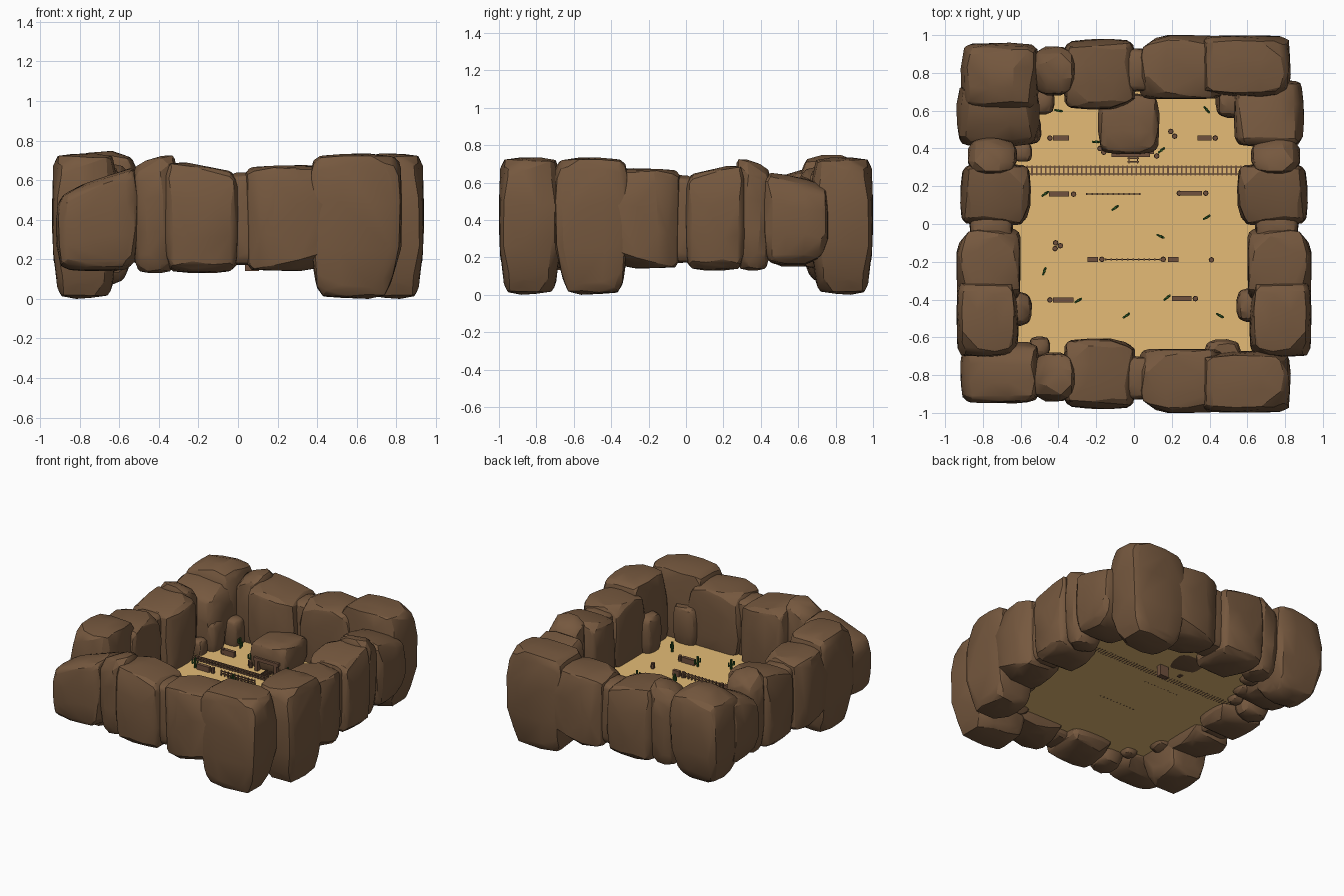
import bpy, bmesh, math, random
from mathutils import Vector, Matrix

if "Cube" in bpy.data.objects:
    bpy.data.objects.remove(bpy.data.objects["Cube"])

G = 0.225  # floor height


def mat(name, c):
    m = bpy.data.materials.new(name)
    m.diffuse_color = (*c, 1)
    m.use_nodes = True
    m.node_tree.nodes["Principled BSDF"].inputs["Base Color"].default_value = m.diffuse_color
    return m


ROCK = mat("brown rock", (0.18, 0.098, 0.049))
SAND = mat("sand", (0.78, 0.50, 0.18))
WOOD = mat("wood", (0.16, 0.082, 0.047))
GREEN = mat("cactus green", (0.027, 0.095, 0.018))


def finish(bm, name, m):
    bmesh.ops.recalc_face_normals(bm, faces=bm.faces)
    me = bpy.data.meshes.new(name)
    bm.to_mesh(me)
    bm.free()
    me.materials.append(m)
    ob = bpy.data.objects.new(name, me)
    bpy.context.collection.objects.link(ob)
    return ob


def box(bm, x0, x1, y0, y1, z0, z1):
    M = Matrix.Translation(((x0 + x1) / 2, (y0 + y1) / 2, (z0 + z1) / 2)) @ Matrix.Diagonal((x1 - x0, y1 - y0, z1 - z0, 1))
    bmesh.ops.create_cube(bm, size=1, matrix=M)


def cyl(bm, p, r, h, n=8, axis=None):
    M = Matrix.Translation(p) @ (axis or Matrix()) @ Matrix.Translation((0, 0, h / 2))
    bmesh.ops.create_cone(bm, segments=n, radius1=r, radius2=r, depth=h, cap_ends=True, matrix=M)


def rock(name, place, u, d, z, tilt=0.0, base=0.85, p=6, q=6, seed=1):
    """Faceted boulder filling the ranges u, d, z; p rounds the top, q the plan; place maps to the scene."""
    rng = random.Random(seed)
    bm = bmesh.new()
    bmesh.ops.create_cube(bm, size=2)
    bmesh.ops.subdivide_edges(bm, edges=bm.edges[:], cuts=4, use_grid_fill=True)
    cuts = []
    for _ in range(12):
        n = Vector((rng.uniform(-1, 1), rng.uniform(-1, 1), rng.uniform(-1, 1))).normalized()
        cuts.append((n, (abs(n.x) + abs(n.y) + abs(n.z)) * rng.uniform(0.74, 0.9)))
    for v in bm.verts:
        c = Vector([math.sin(k * math.pi / 2) + rng.uniform(-0.08, 0.08) for k in v.co])
        c = c * ((abs(c.x) ** q + abs(c.y) ** q) ** (p / q) + abs(c.z) ** p) ** (-1 / p)
        for n, h in cuts:
            c -= n * max(0, c.dot(n) - h)
        v.co = c * rng.uniform(0.97, 1.0)
    lo = [min(v.co[i] for v in bm.verts) for i in range(3)]
    hi = [max(v.co[i] for v in bm.verts) for i in range(3)]
    for v in bm.verts:
        a, b, t = [(v.co[i] - lo[i]) / (hi[i] - lo[i]) for i in range(3)]
        k = base + (1 - base) * min(1, t * 2.5)              # narrower foot
        t *= 1 - max(0, tilt) * (1 - a) + min(0, tilt) * a   # sloping top
        a, b = 0.5 + (a - 0.5) * k, 0.5 + (b - 0.5) * k
        v.co = place(u[0] + a * (u[1] - u[0]), d[0] + b * (d[1] - d[0]), z[0] + t * (z[1] - z[0]))
    bmesh.ops.delete(bm, geom=bm.edges[:], context='EDGES_FACES')
    hull = bmesh.ops.convex_hull(bm, input=bm.verts[:])
    inner = {g for g in hull["geom_interior"] + hull["geom_unused"] if isinstance(g, bmesh.types.BMVert)}
    bmesh.ops.delete(bm, geom=list(inner), context='VERTS')
    ob = finish(bm, name, ROCK)
    bpy.context.view_layer.objects.active = ob
    ob.select_set(True)
    bpy.ops.object.shade_smooth_by_angle(angle=math.radians(20))
    ob.select_set(False)


# Canyon walls: one row of boulders placed on four sides
ROW = [
    ("pillar", (-0.54, -0.305), (0.68, 0.94), (0.13, 0.75), 0.12, 0.85, 6, 2.6, 12),
    ("boulder_a", (-0.375, 0.01), (0.605, 0.98), (0.13, 0.71), -0.12, 0.95, 7, 6, 13),
    ("filler", (-0.06, 0.12), (0.70, 0.93), (0.17, 0.64), 0, 0.95, 6, 5, 16),
    ("boulder_b", (0.025, 0.47), (0.66, 1.0), (0.14, 0.68), 0.02, 0.95, 9, 9, 14),
    ("big_boulder", (0.36, 0.83), (0.67, 1.0), (0.0, 0.735), 0.0, 0.85, 7, 8, 15),
]
SIDES = {
    "front": lambda u, d, z: (u, -d, z),
    "back": lambda u, d, z: (u, d, z),
    "left": lambda u, d, z: (-(d - 0.06), -0.85 * u, z),
    "right": lambda u, d, z: (d - 0.06, -0.85 * u, z),
}
for side, f in SIDES.items():
    for n, *spec in ROW:
        rock(side + "_" + n, f, *spec)
# Corner boulders
rock("front_left_corner", SIDES["front"], (-0.92, -0.50), (0.62, 0.95), (0.14, 0.69), 0.3, 0.95, 6, 6, 21)
rock("back_left_corner", SIDES["back"], (-0.92, -0.50), (0.60, 0.96), (0.06, 0.76), 0.05, 0.75, 4, 6, 22)
rock("left_corner", SIDES["left"], (-0.88, -0.48), (0.56, 1.0), (0.15, 0.70), -0.15, 0.95, 4, 5, 23)
rock("right_corner", SIDES["right"], (-0.90, -0.48), (0.59, 0.96), (0.16, 0.67), 0.15, 0.95, 6, 6, 24)
# Small rocks along the foot of the walls
FOOT = [(-0.63, -0.45, .09, .5), (0.63, -0.43, .09, .5), (-0.50, -0.65, .055, .36), (0.47, -0.71, .1, .5),
        (-0.49, 0.65, .07, .42), (0.53, 0.66, .1, .5), (-0.59, 0.38, .05, .33), (-0.57, 0.5, .08, .45)]
for i, (x, y, r, top) in enumerate(FOOT):
    rock("foot_rock", lambda u, d, z: (u, d, z), (x - r, x + r), (y - r, y + r), (0.18, top), 0, 0.9, 4, 3, 40 + i)

# Sandy floor
bm = bmesh.new()
box(bm, -0.68, 0.68, -0.74, 0.74, G - 0.004, G)
finish(bm, "floor", SAND)

# Mine boulder with timber entrance and short track
rock("mine_boulder", lambda u, d, z: (u, d, z), (-0.19, 0.135), (0.37, 0.69), (G - 0.01, 0.44), 0.1, 1, 5, 5, 31)
bm = bmesh.new()
for x in (-0.11, 0.05):
    box(bm, x, x + 0.025, 0.355, 0.39, G - 0.01, G + 0.08)
box(bm, -0.12, 0.085, 0.355, 0.39, G + 0.075, G + 0.1)
box(bm, 0.035, 0.105, 0.37, 0.41, 0.14, G + 0.02)
for x in (-0.03, 0.015):
    box(bm, x, x + 0.006, 0.32, 0.40, G, G + 0.015)
for k in range(4):
    box(bm, -0.035, 0.026, 0.325 + k * 0.02, 0.333 + k * 0.02, G, G + 0.008)
finish(bm, "mine_entrance", WOOD)

# Railway
bm = bmesh.new()
for y in (0.265, 0.302):
    box(bm, -0.62, 0.62, y - 0.003, y + 0.003, G, G + 0.014)
for k in range(52):
    x = -0.612 + k * 0.024
    box(bm, x - 0.004, x + 0.004, 0.256, 0.311, G - 0.005, G + 0.007)
finish(bm, "railway", WOOD)

# Low plank barricades
bm = bmesh.new()
for x0, x1, y in [(-.43, -.345, .455), (.335, .41, .455), (-.45, -.345, .158), (.25, .36, .163), (-.245, -.19, -.187),
                  (.18, .235, -.187), (-.43, -.32, -.402), (.2, .305, -.395)]:
    box(bm, x0, x1, y - 0.013, y + 0.013, G - 0.003, G + 0.04)
finish(bm, "barricades", WOOD)

# Barrels
bm = bmesh.new()
for x, y in [(-.445, .455), (.43, .455), (.195, .49), (.215, .465), (-.32, .158), (.24, .163), (.38, .163), (-.415, -.1),
             (-.39, -.115), (-.418, -.13), (-.17, -.187), (.155, -.187), (.41, -.19), (-.445, -.402), (.325, -.395),
             (-.18, .40), (-.16, .38), (.12, .36)]:
    cyl(bm, (x, y, G - 0.003), 0.013, 0.011)
    cyl(bm, (x, y, G + 0.008), 0.015, 0.022)
    cyl(bm, (x, y, G + 0.03), 0.013, 0.012)
finish(bm, "barrels", WOOD)

# Fences
bm = bmesh.new()
for x0, x1, y in [(-.25, .03, .158), (-.15, .14, -.187)]:
    for z in (0.014, 0.03):
        box(bm, x0, x1, y - 0.003, y + 0.003, G + z, G + z + 0.008)
    for k in range(11):
        x = x0 + (x1 - x0) * k / 10
        box(bm, x - 0.004, x + 0.004, y - 0.005, y + 0.005, G - 0.005, G + 0.042)
finish(bm, "fences", WOOD)

# Cacti: trunk with two bent arms
bm = bmesh.new()
for x, y, a in [(-.4, .6, -10), (.385, .605, -50), (-.2, .435, 0), (.145, .39, 40), (-.47, .16, 35), (-.1, .085, 35),
                (.385, .035, 30), (.14, -.065, -25), (-.475, -.25, 70), (-.295, -.405, 30), (.175, -.39, 40),
                (-.04, -.485, 35), (.455, -.485, -30)]:
    R = Matrix.Rotation(math.radians(a), 4, 'Z')
    cyl(bm, (x, y, G - 0.003), 0.008, 0.078, 8)
    for s, h in ((1, 0.025), (-1, 0.036)):
        side = R @ Matrix.Rotation(s * math.pi / 2, 4, 'Y')
        cyl(bm, (x, y, G + h), 0.0055, 0.02, 6, side)
        cyl(bm, Vector((x, y, G + h - 0.005)) + R @ Vector((s * 0.018, 0, 0)), 0.006, 0.03, 6)
finish(bm, "cacti", GREEN)
